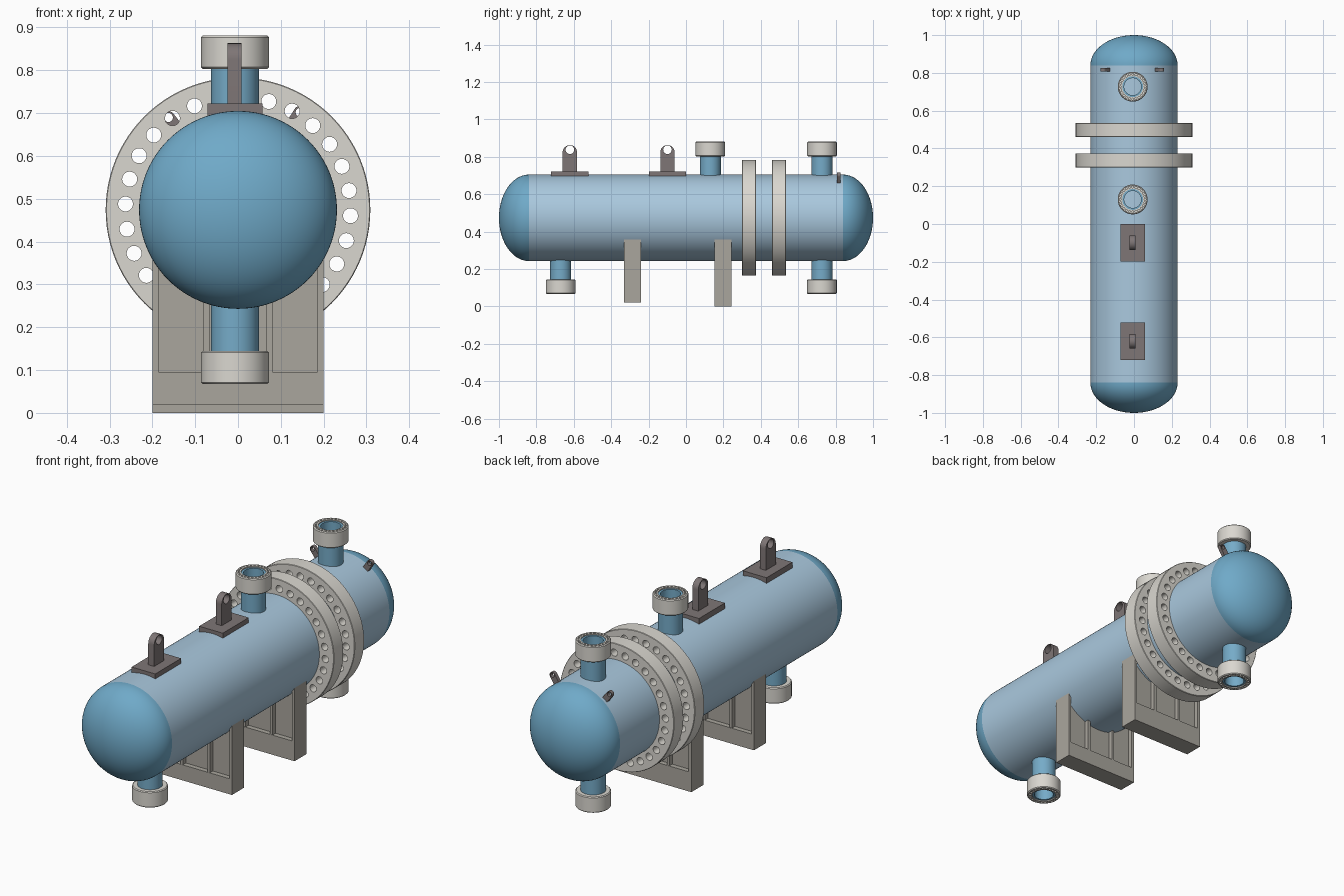
import bpy, bmesh, math
from mathutils import Matrix, Vector

if "Cube" in bpy.data.objects:
    bpy.data.objects.remove(bpy.data.objects["Cube"])

CZ, R = 0.474, 0.231      # vessel axis height and radius
OFF = -0.007              # fittings sit slightly off centre
Y_AXIS = Matrix(((1, 0, 0, 0), (0, 0, 1, 0), (0, -1, 0, CZ), (0, 0, 0, 1)))


def mat(name, col):
    m = bpy.data.materials.new(name)
    m.diffuse_color = (*col, 1)
    m.use_nodes = True
    m.node_tree.nodes["Principled BSDF"].inputs["Base Color"].default_value = m.diffuse_color
    return m


SHELL = mat("light_blue", (0.40, 0.58, 0.73))
HEAD = mat("deep_blue", (0.16, 0.40, 0.58))
PIPE = mat("mid_blue", (0.18, 0.41, 0.58))
STEEL = mat("off_white", (0.70, 0.68, 0.63))
STAND = mat("stone_grey", (0.40, 0.38, 0.34))
LUG = mat("brown_grey", (0.21, 0.18, 0.18))


def finish(name, bm, material, matrix=None, holes=None):
    """Turn a bmesh into an object, cut its holes, place and shade it."""
    bmesh.ops.recalc_face_normals(bm, faces=bm.faces)
    me = bpy.data.meshes.new(name)
    bm.to_mesh(me)
    bm.free()
    ob = bpy.data.objects.new(name, me)
    bpy.context.collection.objects.link(ob)
    if holes:
        cb = bmesh.new()
        for x, y, z, r, depth in holes:
            bmesh.ops.create_cone(cb, cap_ends=True, segments=20, radius1=r, radius2=r,
                                  depth=depth, matrix=Matrix.Translation((x, y, z)))
        cm = bpy.data.meshes.new("cutter")
        cb.to_mesh(cm)
        cb.free()
        cutter = bpy.data.objects.new("cutter", cm)
        cutter.hide_render = True
        bpy.context.collection.objects.link(cutter)
        mod = ob.modifiers.new("holes", 'BOOLEAN')
        mod.operation, mod.solver, mod.object = 'DIFFERENCE', 'EXACT', cutter
        dg = bpy.context.evaluated_depsgraph_get()
        cut = bpy.data.meshes.new_from_object(ob.evaluated_get(dg))
        ob.modifiers.clear()
        ob.data = cut
        bpy.data.objects.remove(cutter)
    if matrix:
        ob.data.transform(matrix)
        if matrix.determinant() < 0:
            ob.data.flip_normals()
    ob.data.materials.clear()
    ob.data.materials.append(material)
    bpy.ops.object.select_all(action='DESELECT')
    ob.select_set(True)
    bpy.context.view_layer.objects.active = ob
    bpy.ops.object.shade_smooth_by_angle(angle=math.radians(30))
    return ob


def lathe(name, profile, material, matrix, closed=True, holes=None, n=96):
    """Spin (radius, height) points round local z."""
    bm = bmesh.new()
    rings = []
    for r, h in profile:
        if r < 1e-6:
            rings.append([bm.verts.new((0, 0, h))] * n)
        else:
            rings.append([bm.verts.new((r * math.cos(2 * math.pi * i / n),
                                        r * math.sin(2 * math.pi * i / n), h)) for i in range(n)])
    pairs = list(zip(rings, rings[1:])) + ([(rings[-1], rings[0])] if closed else [])
    for a, b in pairs:
        for i in range(n):
            j = (i + 1) % n
            bm.faces.new(list(dict.fromkeys((a[i], a[j], b[j], b[i]))))
    return finish(name, bm, material, matrix, holes)


def ring(r0, r1, h0, h1, c):
    """Chamfered ring section."""
    return [(r0, h0), (r1 - c, h0), (r1, h0 + c), (r1, h1 - c), (r1 - c, h1), (r0, h1)]


def prism(bm, pts, extrude):
    f = bm.faces.new([bm.verts.new(p) for p in pts])
    g = bmesh.ops.extrude_face_region(bm, geom=[f])["geom"]
    bmesh.ops.translate(bm, vec=extrude, verts=[v for v in g if isinstance(v, bmesh.types.BMVert)])


def bolt_circle(count, rad, hole, z, depth, phase=0.0):
    return [(rad * math.cos(a), rad * math.sin(a), z, hole, depth)
            for a in (phase + 2 * math.pi * k / count for k in range(count))]


# Vessel shell and domed heads
lathe("shell", [(R, -0.84), (R, 0.84)], SHELL, Y_AXIS, closed=False)
for name, s in (("front_head", -1), ("rear_head", 1)):
    dome = [(R * math.cos(t), s * (0.84 + 0.16 * math.sin(t)))
            for t in (math.pi / 2 * k / 20 for k in range(20))] + [(0, s)]
    lathe(name, dome, HEAD, Y_AXIS, closed=False)

# Pair of large bolted body flanges
for name, y0 in (("front_body_flange", 0.299), ("rear_body_flange", 0.46)):
    lathe(name, ring(R - 0.006, 0.309, y0, y0 + 0.075, 0.002), STEEL, Y_AXIS,
          holes=bolt_circle(28, 0.263, 0.0175, y0 + 0.0375, 0.2, math.radians(3)))

# Nozzles: open pipe with a thick collar flange
for name, y, s in (("top_front", 0.13, 1), ("top_rear", 0.727, 1),
                   ("bottom_front", -0.67, -1), ("bottom_rear", 0.727, -1)):
    m = Matrix.Translation((OFF, y, CZ)) @ Matrix.Diagonal((1, 1, s, 1))
    lathe(name + "_nozzle_pipe", [(0.045, 0.21), (0.056, 0.21), (0.056, 0.402), (0.045, 0.402)],
          PIPE, m, n=48)
    lathe(name + "_nozzle_flange", ring(0.055, 0.079, 0.329, 0.407, 0.004), STEEL, m, n=64,
          holes=bolt_circle(24, 0.066, 0.005, 0.407, 0.03))


# Saddles: web, base, side walls and ribs, all cradling the shell
def cradle(bm, x0, x1, z0, y, depth, steps=1):
    xs = [x1 + (x0 - x1) * i / steps for i in range(steps + 1)]
    top = [(x, y - depth / 2, CZ - math.sqrt((R - 0.001) ** 2 - x * x)) for x in xs]
    prism(bm, [(x0, y - depth / 2, z0), (x1, y - depth / 2, z0)] + top, Vector((0, depth, 0)))


for name, y, z0 in (("front_saddle", -0.286, 0.02), ("rear_saddle", 0.198, 0.0)):
    bm = bmesh.new()
    cradle(bm, -0.199, 0.199, z0 + 0.01, y, 0.045, 32)
    for s in (-1, 1):
        cradle(bm, *sorted((s * 0.186, s * 0.2)), z0 + 0.01, y, 0.093, 2)
        cradle(bm, *sorted((s * 0.066, s * 0.08)), z0 + 0.01, y, 0.09, 2)
    prism(bm, [(-0.2, y - 0.0465, z0), (0.2, y - 0.0465, z0),
               (0.2, y - 0.0465, 0.096), (-0.2, y - 0.0465, 0.096)], Vector((0, 0.093, 0)))
    finish(name, bm, STAND)


# Lifting tabs: round-topped plate with an eye
def tab(name, w, h, thick, eye_h, eye_r, origin, u, v, t):
    bm = bmesh.new()
    arc = [(w / 2 * math.cos(a), h - w / 2 + w / 2 * math.sin(a), -thick / 2)
           for a in (math.pi * k / 20 for k in range(21))]
    prism(bm, [(-w / 2, 0, -thick / 2), (w / 2, 0, -thick / 2)] + arc, Vector((0, 0, thick)))
    m = Matrix((u, v, t)).transposed().to_4x4()
    finish(name, bm, LUG, Matrix.Translation(origin) @ m, [(0, eye_h, 0, eye_r, thick * 3)])


for name, y in (("front", -0.621), ("middle", -0.099)):
    bm = bmesh.new()
    prism(bm, [(OFF - 0.064, y - 0.1, 0.694), (OFF + 0.064, y - 0.1, 0.694),
               (OFF + 0.064, y - 0.1, 0.722), (OFF - 0.064, y - 0.1, 0.722)], Vector((0, 0.2, 0)))
    finish(name + "_lug_pad", bm, LUG)
    tab(name + "_lifting_lug", 0.077, 0.163, 0.032, 0.138, 0.023,
        (OFF - 0.001, y, 0.70), (0, 1, 0), (0, 0, 1), (1, 0, 0))

# Small radial lugs near the rear head
for name, deg in (("right", 57.5), ("left", 127)):
    a = math.radians(deg)
    v, t = Vector((math.cos(a), 0, math.sin(a))), Vector((0, 1, 0))
    tab(name + "_small_lug", 0.03, 0.075, 0.018, 0.06, 0.0105,
        Vector((0, 0.817, CZ)) + v * 0.21, v.cross(t), v, t)
